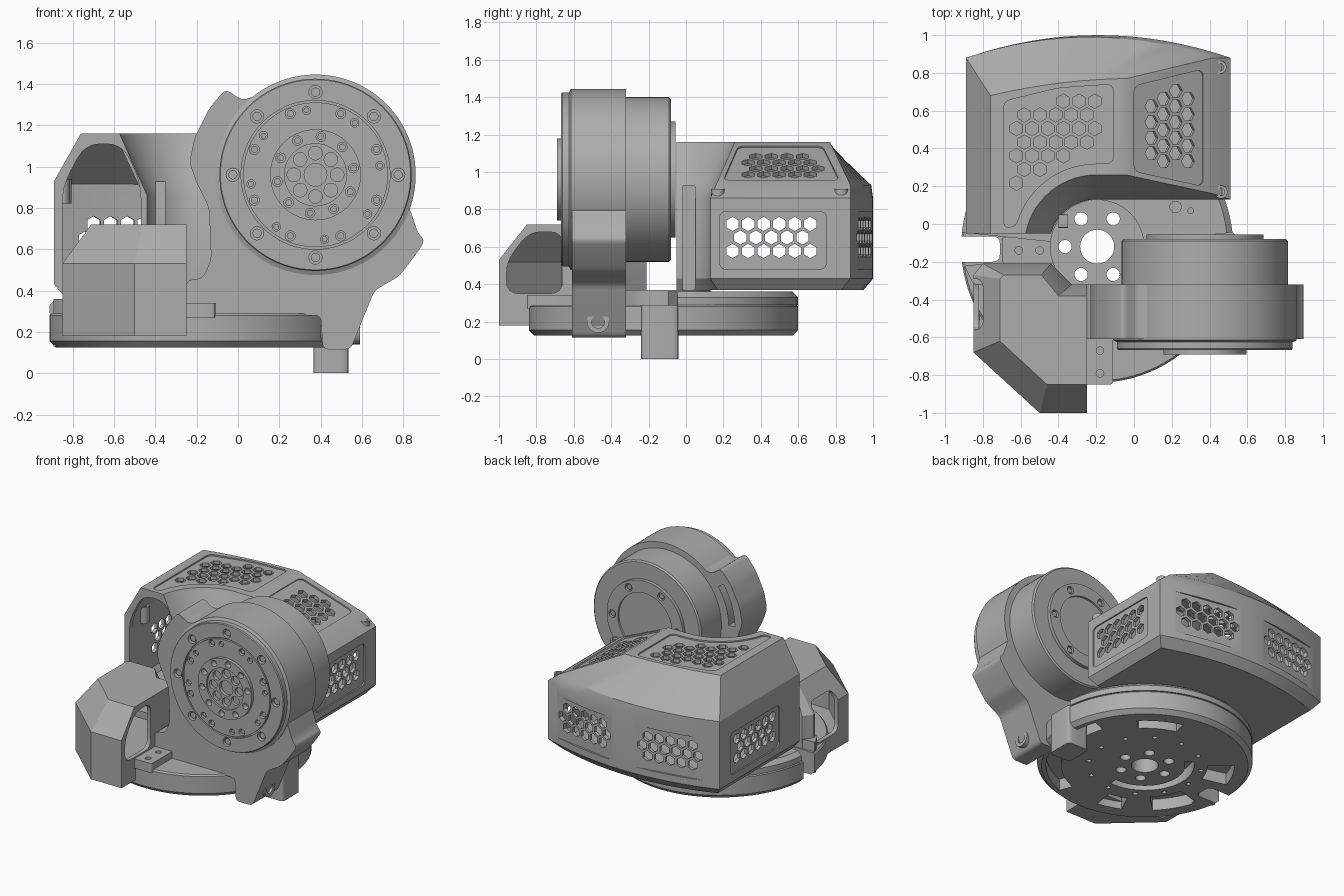
import bpy, bmesh
from math import sin, cos, pi, asin, radians
from mathutils import Vector as V

cube = bpy.data.objects.get("Cube")
if cube:
    bpy.data.objects.remove(cube)

mat = bpy.data.materials.new("machined_grey")
mat.use_nodes = True
grey = (0.42, 0.42, 0.42, 1)
mat.diffuse_color = grey
mat.node_tree.nodes["Principled BSDF"].inputs["Base Color"].default_value = grey
X, Y, Z, O = V((1, 0, 0)), V((0, 1, 0)), V((0, 0, 1)), V((0, 0, 0))
FLAT, FRONT, SIDE = (O, X, Y), (O, X, Z), (O, Y, Z)


def make(name, bm):
    bmesh.ops.recalc_face_normals(bm, faces=bm.faces)
    me = bpy.data.meshes.new(name)
    bm.to_mesh(me)
    bm.free()
    ob = bpy.data.objects.new(name, me)
    bpy.context.collection.objects.link(ob)
    me.materials.append(mat)
    return ob


def add_loft(bm, rings):
    rows = [[bm.verts.new(p) for p in ring] for ring in rings]
    n = len(rows[0])
    for a, b in zip(rows, rows[1:]):
        for i in range(n):
            bm.faces.new((a[i], a[(i + 1) % n], b[(i + 1) % n], b[i]))
    bm.faces.new(rows[0])
    bm.faces.new(rows[-1])


def loft(name, rings):
    bm = bmesh.new()
    add_loft(bm, rings)
    return make(name, bm)


def prisms(name, items):
    """Extrude polygons (poly, frame, d0, d1) along their frame normals."""
    bm = bmesh.new()
    for poly, (o, u, v), d0, d1 in items:
        n = u.cross(v)
        add_loft(bm, [[o + u * a + v * b + n * d for a, b in poly] for d in (d0, d1)])
    return make(name, bm)


def circle(r, c=(0, 0), n=24, a0=0.0):
    return [(c[0] + r * cos(a0 + 2 * pi * i / n), c[1] + r * sin(a0 + 2 * pi * i / n)) for i in range(n)]


def polar(c, r, deg):
    return (c[0] + r * cos(radians(deg)), c[1] + r * sin(radians(deg)))


def band(c, r0, r1, a0, a1, n=16):
    steps = [a0 + (a1 - a0) * i / n for i in range(n + 1)]
    return [polar(c, r0, a) for a in steps] + [polar(c, r1, a) for a in reversed(steps)]


def rect(a0, b0, a1, b1):
    return [(a0, b0), (a1, b0), (a1, b1), (a0, b1)]


def rounded(poly, k=0.04):
    out = []
    for i, p in enumerate(poly):
        p = V(p)
        ends = [p + (V(q) - p).normalized() * min(k, (V(q) - p).length * 0.45)
                for q in (poly[i - 1], poly[(i + 1) % len(poly)])]
        for t in (0, 0.25, 0.5, 0.75, 1):
            out.append(tuple(ends[0] * (1 - t) ** 2 + p * 2 * t * (1 - t) + ends[1] * t * t))
    return out


def turned(name, profile, c, frame, n=72):
    o, u, v = frame
    w = u.cross(v)
    return loft(name, [[o + u * a + v * b + w * h for a, b in circle(r, c, n)] for r, h in profile])


def apply_mod(ob, kind, **settings):
    m = ob.modifiers.new("m", kind)
    for k, val in settings.items():
        setattr(m, k, val)
    bpy.context.view_layer.objects.active = ob
    bpy.ops.object.modifier_apply(modifier=m.name)


def cut(ob, items):
    tool = prisms("cutter", items)
    tool.hide_render = True
    apply_mod(ob, "BOOLEAN", operation="DIFFERENCE", solver="EXACT", object=tool)
    bpy.data.objects.remove(tool)


def inside(p, poly):
    hit = False
    for (ax, ay), (bx, by) in zip(poly, poly[1:] + poly[:1]):
        if (ay > p[1]) != (by > p[1]) and p[0] < (bx - ax) * (p[1] - ay) / (by - ay) + ax:
            hit = not hit
    return hit


def hexes(poly, step=0.083):
    """Honeycomb cells that fit inside a panel outline."""
    cells = []
    for j in range(-5, 18):
        for i in range(-14, 16):
            c = ((i + 0.5 * (j % 2)) * step, j * step * 0.87)
            if all(inside(q, poly) for q in circle(0.066, c, 6, pi / 6)):
                cells.append(circle(0.038, c, 6, pi / 6))
    return cells


# Base plate with hub, bore, notch and underside pockets
C = (-0.195, -0.12)
base = turned("base_plate", [(0.69, 0.125), (0.72, 0.155), (0.72, 0.28), (0.71, 0.29)], C, FLAT, 96)
pockets = [(0.56, 0.66, -70, 20), (0.27, 0.33, 130, 275), (0.42, 0.6, 140, 165), (0.42, 0.6, 195, 225),
           (0.5, 0.6, 45, 75), (0.45, 0.6, 245, 262)]
cut(base, [(band(C, *p), FLAT, 0.1, 0.21) for p in pockets] +
    [(circle(0.016, polar(C, 0.38, a), 12), FLAT, 0.1, 0.16) for a in range(0, 360, 30)] +
    [(rounded(rect(-1, -0.2, -0.71, -0.065)), FLAT, 0, 0.5)])
rise = loft("rear_base_step", [[V((x, y, z)) for x, y in band(C, 0.02, r, 6, 174, 40)]
                               for r, z in ((0.72, 0.29), (0.72, 0.33), (0.69, 0.36))])
hub = turned("hub", [(0.25, 0.2), (0.25, 0.37)], C, FLAT)
bores = [(circle(0.09, C, 40), FLAT, 0, 0.6)] + [
    (circle(0.035, polar(C, 0.17, a)), FLAT, 0, 0.6) for a in range(0, 360, 60)]
for part in (base, rise, hub):
    cut(part, bores)
cut(rise, [(circle(r, c), FLAT, 0.33, 0.5) for r, c in ((0.03, (0.22, 0.09)), (0.015, (0.3, 0.07)))])
foot = prisms("foot", [(rounded(rect(0.365, -0.24, 0.535, -0.04), 0.03), FLAT, 0, 0.29)])
prisms("side_stop", [(rounded([(-0.9, -0.22), (-0.76, -0.21), (-0.76, -0.32), (-0.85, -0.32)], 0.02), FLAT, 0.13, 0.36)])
for name, area, holes in (("side_flange", rect(-0.7, -0.21, -0.4, -0.07), ((-0.61, -0.14), (-0.5, -0.14))),
                          ("front_flange", rect(-0.27, -0.85, -0.11, -0.6), ((-0.18, -0.67), (-0.18, -0.79)))):
    cut(prisms(name, [(rounded(area, 0.02), FLAT, 0.27, 0.34)]),
        [(circle(0.02, h, 16), FLAT, 0.3, 0.4) for h in holes])


# Rear enclosure, lofted from footprints and hollowed
def footprint(z, xl, xr, r, bl, br, bulge):
    start = pi - asin(0.07 / r)
    pts = [(xl, -0.05)]
    for i in range(15):
        a = start + (pi / 2 - start) * i / 14
        pts.append((-0.2 + r * cos(a), -0.12 + r * sin(a)))
    pts.append((xr, r - 0.12))
    for i in range(17):
        t = i / 16
        pts.append((xr + (xl - xr) * t, br + (bl - br) * t + bulge * 4 * t * (1 - t)))
    return [V((x, y, z)) for x, y in pts]


shell = loft("enclosure", [footprint(*f) for f in (
    (0.37, -0.84, 0.46, 0.29, 0.83, 0.83, 0.12), (0.43, -0.89, 0.51, 0.25, 0.88, 0.88, 0.12),
    (0.86, -0.89, 0.51, 0.25, 0.88, 0.88, 0.12), (0.93, -0.89, 0.42, 0.28, 0.88, 0.88, 0.11),
    (1.16, -0.76, -0.04, 0.38, 0.68, 0.77, 0.02))])
apply_mod(shell, "SOLIDIFY", thickness=0.035, offset=-1, use_even_offset=True)
side = rect(0.18, 0.48, 0.75, 0.79)
half = rect(-0.28, 0.48, 0.28, 0.79)
top = [(-0.69, -0.02)] + [polar((-0.2, -0.12), 0.44, a) for a in range(166, 89, -9)] + [
    (-0.11, 0.32), (-0.11, 0.74), (-0.4, 0.72), (-0.69, 0.65)]
slope = [(0.2, 0.06), (0.82, 0.06), (0.73, 0.47), (0.28, 0.47)]
up = V((-0.46, 0, 0.23)).normalized()
back = [V((-0.7, s * 0.12, 0)).normalized() for s in (1, -1)]
panels = [(top, (Z * 1.16, X, Y)), (slope, (V((0.42, 0, 0.93)), Y, up)),
          (side, (X * 0.51, Y, Z)), ([(-a, b) for a, b in side], (X * -0.89, -Y, Z)),
          (half, (V((0.16, 0.965, 0)), back[0], Z)), (half, (V((-0.54, 0.965, 0)), back[1], Z))]
cut(shell, [(rounded(p), f, -0.01, 0.05) for p, f in panels])
cut(shell, [(h, f, -0.09, 0.04) for p, f in panels for h in hexes(p)])
arch = rounded([(-0.85, 0.45), (-0.85, 0.9), (-0.74, 1.11), (-0.56, 1.11), (-0.47, 0.92), (-0.47, 0.45)], 0.08)
cut(shell, [(arch, FRONT, -0.01, 0.2)])
prisms("inner_post", [(rounded(rect(-0.02, 0.37, 0.05, 0.93), 0.01), SIDE, -0.4, -0.35)])
for c, z in (((-0.84, 0.83), 0.94), ((-0.85, 0.12), 0.94), ((0.455, 0.83), 0.91), ((0.46, 0.17), 0.91)):
    turned("corner_screw_seat", [(0.035, z - 0.12), (0.035, z), (0.02, z), (0.02, z - 0.015)], c, FLAT, 20)

# Front cover, a faceted open shell
low = [(-0.85, -0.27), (-0.8, -0.21), (-0.44, -0.21), (-0.33, -0.32), (-0.25, -0.32), (-0.25, -1), (-0.5, -1), (-0.85, -0.68)]
high = [(-0.71, -0.29), (-0.69, -0.27), (-0.49, -0.27), (-0.4, -0.38), (-0.25, -0.38), (-0.25, -0.85), (-0.46, -0.85), (-0.71, -0.62)]
cover = loft("front_cover", [[V((x, y, z)) for x, y in p] for p, z in ((low, 0.18), (low, 0.53), (high, 0.72))])
apply_mod(cover, "SOLIDIFY", thickness=0.03, offset=-1, use_even_offset=True)
window = rounded([(-0.96, 0.35), (-0.96, 0.52), (-0.84, 0.68), (-0.66, 0.68), (-0.66, 0.35)], 0.07)
cut(cover, [(window, SIDE, -0.3, -0.2), (rounded(rect(-0.56, 0.3, -0.29, 0.6), 0.06), SIDE, -0.9, -0.76),
            (rounded(rect(-0.74, 0.25, -0.5, 0.5), 0.05), FRONT, 0.15, 0.26),
            (rect(-0.8, -0.66, -0.29, -0.3), FLAT, 0.1, 0.25)])

# Motor, turned about the front-back axis
M = (0.375, 0.96)
motor = turned("motor", [(0.22, 0.07), (0.22, 0.055), (0.31, 0.055), (0.31, 0.08), (0.43, 0.08), (0.44, 0.09),
    (0.44, 0.32), (0.485, 0.32), (0.485, 0.615), (0.465, 0.625), (0.465, 0.66), (0.46, 0.667), (0.36, 0.667),
    (0.36, 0.65), (0.35, 0.65), (0.35, 0.667), (0.22, 0.667), (0.22, 0.69), (0.15, 0.69), (0.15, 0.675)], M, FRONT, 96)
bolts = [(0.4, a, 0.032) for a in range(0, 360, 45)] + [(0.32, a + 22.5, 0.024) for a in range(0, 360, 45)] + [
    (0.315, a + 8, 0.02) for a in range(0, 360, 45)]
inner = [(0.187, a + 10, 0.023) for a in range(0, 360, 36)]
cut(motor, [(circle(s, polar(M, r, a), 20), FRONT, 0.63, 0.75) for r, a, s in bolts + inner] +
    [(circle(0.033, polar(M, 0.105, a), 16), FRONT, 0.65, 0.75) for a in range(0, 360, 45)] +
    [(circle(0.055, M), FRONT, 0.65, 0.75)] +
    [(circle(0.028, polar(M, 0.265, a), 20), FRONT, 0, 0.075) for a in range(0, 360, 60)])
prisms("bolt_heads", [(circle(s * 0.7, polar(M, r, a), 12), FRONT, 0.62, 0.655) for r, a, s in bolts + inner] +
       [(circle(0.019, polar(M, 0.265, a), 12), FRONT, 0.063, 0.09) for a in range(0, 360, 60)])

# Motor bracket with ears, rear slot and pivot boss
outline = [(-0.25, 0.28), (0.4, 0.28), (0.41, 0.115), (0.545, 0.115), (0.66, 0.4), (0.78, 0.47), (0.85, 0.56),
           (0.905, 0.64), (0.87, 0.68), (0.83, 0.8), (0.6, 1.2), (0.2, 1.38), (0.02, 1.32), (-0.06, 1.375),
           (-0.14, 1.28), (-0.21, 1.14), (-0.235, 1.02), (-0.2, 0.92), (-0.14, 0.8), (-0.13, 0.55), (-0.17, 0.46), (-0.25, 0.45)]
bracket = prisms("motor_bracket", [(rounded(outline, 0.03), FRONT, 0.32, 0.61)])
cut(bracket, [(circle(0.46, M, 64), FRONT, 0.2, 0.8), (band(M, 0.5, 0.55, 146, 178), FRONT, 0.2, 0.5)])
turned("pivot_boss", [(0.06, 0.4), (0.06, 0.59), (0.035, 0.59), (0.035, 0.57)], (-0.47, 0.2), SIDE, 24)

# Smooth round faces, keep edges sharp
for ob in bpy.context.scene.objects:
    if ob.type == "MESH":
        bpy.ops.object.select_all(action="DESELECT")
        ob.select_set(True)
        bpy.context.view_layer.objects.active = ob
        bpy.ops.object.shade_smooth_by_angle(angle=radians(28))
